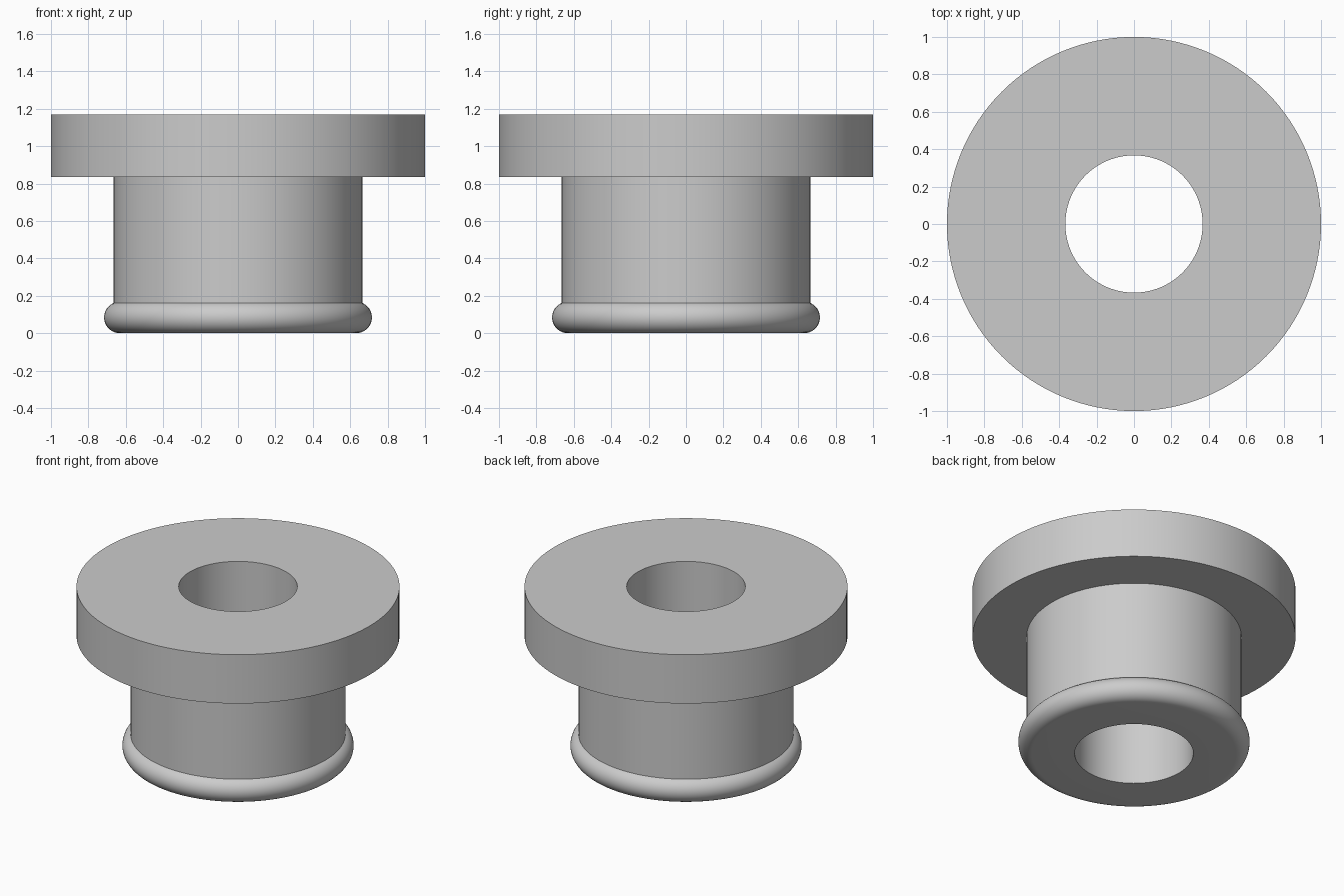
import bpy
import bmesh
from math import cos, sin, pi, asin, sqrt, radians

if "Cube" in bpy.data.objects:
    bpy.data.objects.remove(bpy.data.objects["Cube"], do_unlink=True)

# Main dimensions
SEGMENTS = 128
BORE_R, SHAFT_R, FLANGE_R = 0.367, 0.665, 1.0
FLANGE_Z, TOP_Z = 0.834, 1.168
BEAD_R, BEAD_CENTRE = 0.084, 0.632
BEAD_STEPS = 20

# Plain grey material
grey = bpy.data.materials.new("plain grey")
grey.use_nodes = True
colour = (0.6, 0.6, 0.6, 1.0)
grey.diffuse_color = colour
grey.node_tree.nodes["Principled BSDF"].inputs["Base Color"].default_value = colour


def lathe(name, profile):
    """Revolve a closed (radius, height) profile around the z axis."""
    bm = bmesh.new()
    verts = [bm.verts.new((r, 0, z)) for r, z in profile]
    edges = [bm.edges.new((a, b)) for a, b in zip(verts, verts[1:] + verts[:1])]
    bmesh.ops.spin(bm, geom=verts + edges, cent=(0, 0, 0), axis=(0, 0, 1),
                   angle=2 * pi, steps=SEGMENTS, use_merge=True)
    bmesh.ops.remove_doubles(bm, verts=bm.verts[:], dist=0.0001)
    bmesh.ops.recalc_face_normals(bm, faces=bm.faces[:])
    mesh = bpy.data.meshes.new(name)
    bm.to_mesh(mesh)
    bm.free()
    mesh.materials.append(grey)
    obj = bpy.data.objects.new(name, mesh)
    bpy.context.collection.objects.link(obj)
    return obj


# Rounded bead at the foot, from the flat underside up to the shaft wall
end = pi / 2 - asin((SHAFT_R - BEAD_CENTRE) / BEAD_R)
bead = []
for i in range(BEAD_STEPS + 1):
    a = -pi / 2 + (end + pi / 2) * i / BEAD_STEPS
    bead.append((BEAD_CENTRE + BEAD_R * cos(a), BEAD_R + BEAD_R * sin(a)))

# Shaft, wide flange and through bore
body = [(SHAFT_R, FLANGE_Z), (FLANGE_R, FLANGE_Z), (FLANGE_R, TOP_Z),
        (BORE_R, TOP_Z), (BORE_R, 0)]
bushing = lathe("flanged_bushing", bead + body)

# Smooth curved walls, crisp rims
bpy.ops.object.select_all(action='DESELECT')
bushing.select_set(True)
bpy.context.view_layer.objects.active = bushing
bpy.ops.object.shade_smooth_by_angle(angle=radians(30))
